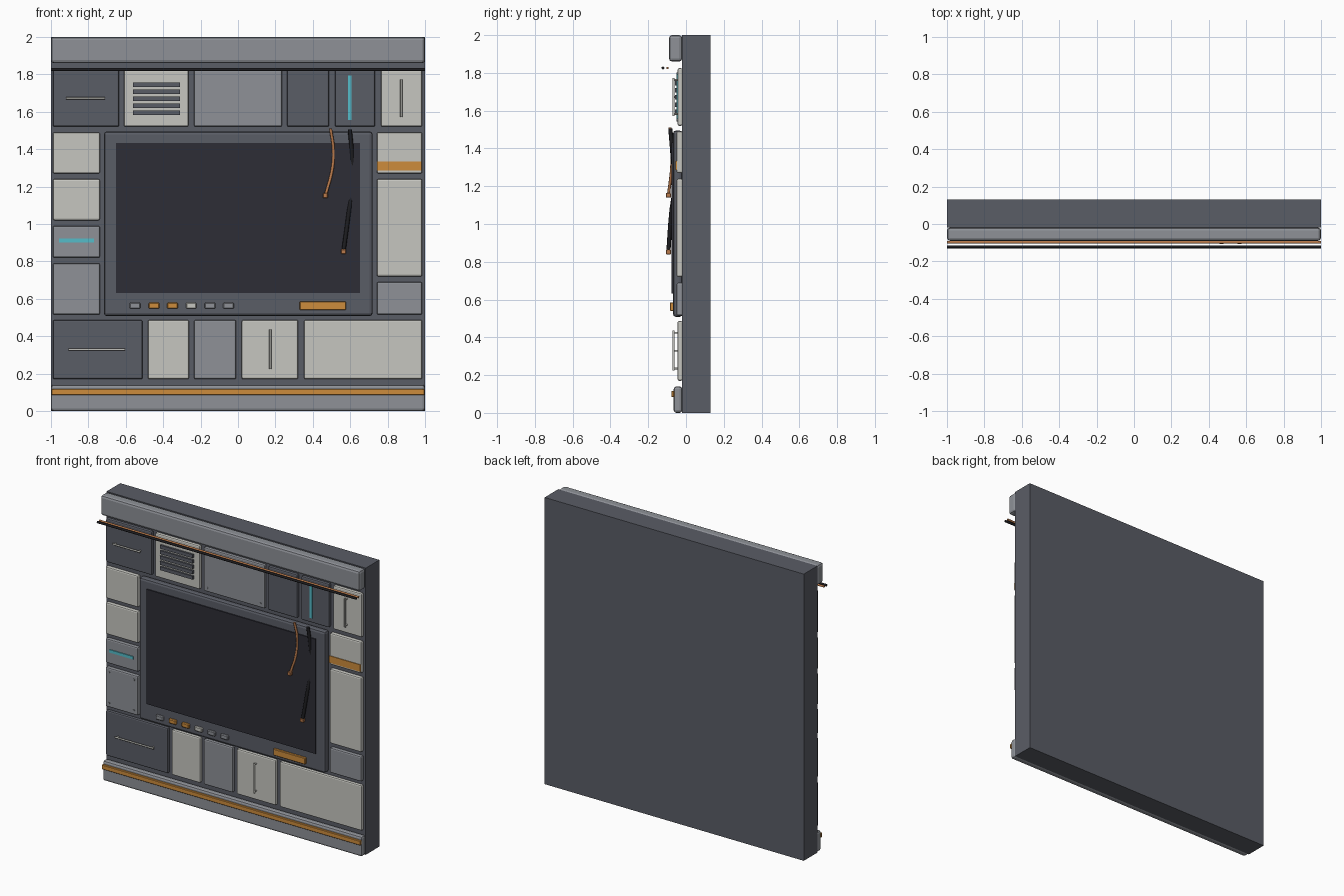
import bpy, math
from mathutils import Vector

if "Cube" in bpy.data.objects:
    bpy.data.objects.remove(bpy.data.objects["Cube"])


def srgb(h):
    c = [int(h[i:i + 2], 16) / 255 for i in (0, 2, 4)]
    return [v / 12.92 if v <= 0.04045 else ((v + 0.055) / 1.055) ** 2.4 for v in c] + [1]


MATS = {}
for name, h in dict(dark_grey="5a5d66", mid_grey="8e9197", pale="c6c6c0", screen_black="2d2d36",
                    orange="cd8c3c", cyan="55bcc8", rubber="1d1d20", copper="bb7b4c").items():
    MATS[name] = bpy.data.materials.new(name)
    MATS[name].diffuse_color = srgb(h)


def box(name, x0, x1, z0, z1, y0, y1, mat, bevel=0.0, seg=2):
    """Bevelled box between the given limits."""
    bpy.ops.mesh.primitive_cube_add(size=1, location=((x0 + x1) / 2, (y0 + y1) / 2, (z0 + z1) / 2))
    o = bpy.context.object
    o.name = name
    o.scale = (x1 - x0, y1 - y0, z1 - z0)
    bpy.ops.object.transform_apply(location=False, rotation=False, scale=True)
    o.data.materials.append(MATS[mat])
    if bevel:
        m = o.modifiers.new("bevel", 'BEVEL')
        m.width, m.segments = bevel, seg
    return o


def rod(name, p, q, r, mat, sides=8):
    """Cylinder from p to q."""
    p, q = Vector(p), Vector(q)
    bpy.ops.mesh.primitive_cylinder_add(vertices=sides, radius=r, depth=(q - p).length, location=(p + q) / 2)
    o = bpy.context.object
    o.name = name
    o.rotation_euler = (q - p).to_track_quat('Z', 'Y').to_euler()
    o.data.materials.append(MATS[mat])
    bpy.ops.object.shade_smooth_by_angle(angle=math.radians(50))
    return o


def cable(name, pts, r, mat):
    """Smooth tube through points."""
    cu = bpy.data.curves.new(name, 'CURVE')
    cu.dimensions = '3D'
    cu.bevel_depth, cu.bevel_resolution, cu.use_fill_caps = r, 2, True
    s = cu.splines.new('BEZIER')
    s.bezier_points.add(len(pts) - 1)
    for b, p in zip(s.bezier_points, pts):
        b.co = p
        b.handle_left_type = b.handle_right_type = 'AUTO'
    cu.materials.append(MATS[mat])
    bpy.context.collection.objects.link(bpy.data.objects.new(name, cu))


def handle(name, x, z, half, vertical):
    """Slim bar on two posts."""
    d = Vector((0, 0, half)) if vertical else Vector((half, 0, 0))
    c = Vector((x, -0.066, z))
    rod(name + "_bar", c - d, c + d, 0.006, "pale")
    for s in (-0.9, 0.9):
        e = c + d * s
        rod(name + "_post", e, e + Vector((0, 0.026, 0)), 0.005, "pale")


def screws(x0, x1, z0, z1, y):
    for x in (x0 + 0.03, x1 - 0.03):
        for z in (z0 + 0.03, z1 - 0.03):
            rod("screw", (x, y + 0.002, z), (x, y - 0.004, z), 0.007, "mid_grey", 10)


# wall slab and trim bars
box("wall_slab", -1, 1, 0, 2, -0.02, 0.13, "dark_grey")
box("top_bar", -1, 1, 1.86, 2, -0.09, -0.02, "mid_grey", 0.016)
box("bottom_bar", -1, 1, 0, 0.14, -0.065, -0.02, "mid_grey", 0.014)
box("bottom_stripe", -0.998, 0.998, 0.085, 0.117, -0.078, -0.062, "orange", 0.003, 1)

# cover panels: rows (fixed height) and columns (fixed width)
TOP = [(-0.99, -0.635, "dark_grey"), (-0.61, -0.265, "pale"), (-0.235, 0.235, "mid_grey"),
       (0.262, 0.487, "dark_grey"), (0.518, 0.733, "dark_grey"), (0.765, 0.985, "pale")]
BOTTOM = [(-0.99, -0.51, "dark_grey"), (-0.482, -0.262, "pale"), (-0.235, -0.01, "mid_grey"),
          (0.02, 0.322, "pale"), (0.353, 0.985, "pale")]
LEFT = [(1.27, 1.49, "pale"), (1.02, 1.24, "pale"), (0.82, 0.99, "mid_grey"), (0.515, 0.79, "mid_grey")]
RIGHT = [(1.27, 1.49, "pale"), (0.72, 1.24, "pale"), (0.515, 0.69, "mid_grey")]
for row, z0, z1, name in ((TOP, 1.52, 1.825, "top_panel"), (BOTTOM, 0.17, 0.487, "bottom_panel")):
    for x0, x1, m in row:
        box(name, x0, x1, z0, z1, -0.045, -0.018, m, 0.009)
for col, x0, x1, name in ((LEFT, -0.99, -0.738, "left_panel"), (RIGHT, 0.742, 0.985, "right_panel")):
    for z0, z1, m in col:
        box(name, x0, x1, z0, z1, -0.05, -0.018, m, 0.009)

# handles
handle("drawer_handle", -0.815, 1.672, 0.105, False)
handle("door_handle", 0.873, 1.672, 0.1, True)
handle("wide_drawer_handle", -0.755, 0.329, 0.15, False)
handle("lower_door_handle", 0.172, 0.33, 0.105, True)

# vent louvers
for i in range(5):
    z = 1.745 - i * 0.0375
    box("vent_slat", -0.562, -0.31, z - 0.012, z + 0.012, -0.058, -0.043, "dark_grey")

# screws, light strips and band
screws(-0.235, 0.235, 1.52, 1.825, -0.045)
screws(-0.99, -0.738, 0.515, 0.79, -0.05)
box("vertical_light", 0.588, 0.607, 1.555, 1.795, -0.051, -0.044, "cyan")
box("horizontal_light", -0.957, -0.77, 0.902, 0.922, -0.056, -0.049, "cyan")
box("orange_band", 0.742, 0.982, 1.285, 1.333, -0.055, -0.047, "orange")

# monitor
box("monitor_bezel", -0.717, 0.72, 0.508, 1.495, -0.069, -0.018, "dark_grey", 0.016)
box("monitor_screen", -0.652, 0.652, 0.632, 1.432, -0.077, -0.06, "screen_black")
for i, m in enumerate(("mid_grey", "orange", "orange", "pale", "mid_grey", "mid_grey")):
    x = -0.55 + i * 0.1
    box("button", x - 0.029, x + 0.029, 0.547, 0.579, -0.084, -0.065, m, 0.005, 1)
box("orange_key", 0.33, 0.577, 0.54, 0.585, -0.085, -0.065, "orange", 0.003, 1)

# overhead cables
rod("black_cable", (-1, -0.122, 1.826), (1, -0.122, 1.826), 0.008, "rubber")
rod("copper_cable", (-1, -0.098, 1.826), (1, -0.098, 1.826), 0.007, "copper")

# loose hanging wires with plugs
cable("copper_wire", [(0.495, -0.085, 1.51), (0.51, -0.074, 1.4), (0.505, -0.076, 1.3),
                      (0.47, -0.092, 1.16)], 0.008, "copper")
cable("black_wire", [(0.598, -0.083, 1.505), (0.61, -0.071, 1.36), (0.61, -0.06, 1.21),
                     (0.592, -0.078, 1.06), (0.565, -0.093, 0.86)], 0.011, "rubber")
for x, z in ((0.467, 1.152), (0.564, 0.852)):
    box("wire_plug", x - 0.013, x + 0.013, z - 0.013, z + 0.013, -0.106, -0.08, "copper", 0.003, 1)

for m in bpy.data.materials:
    if m.users and not m.is_grease_pencil:
        m.use_nodes = True
        m.node_tree.nodes["Principled BSDF"].inputs["Base Color"].default_value = m.diffuse_color
